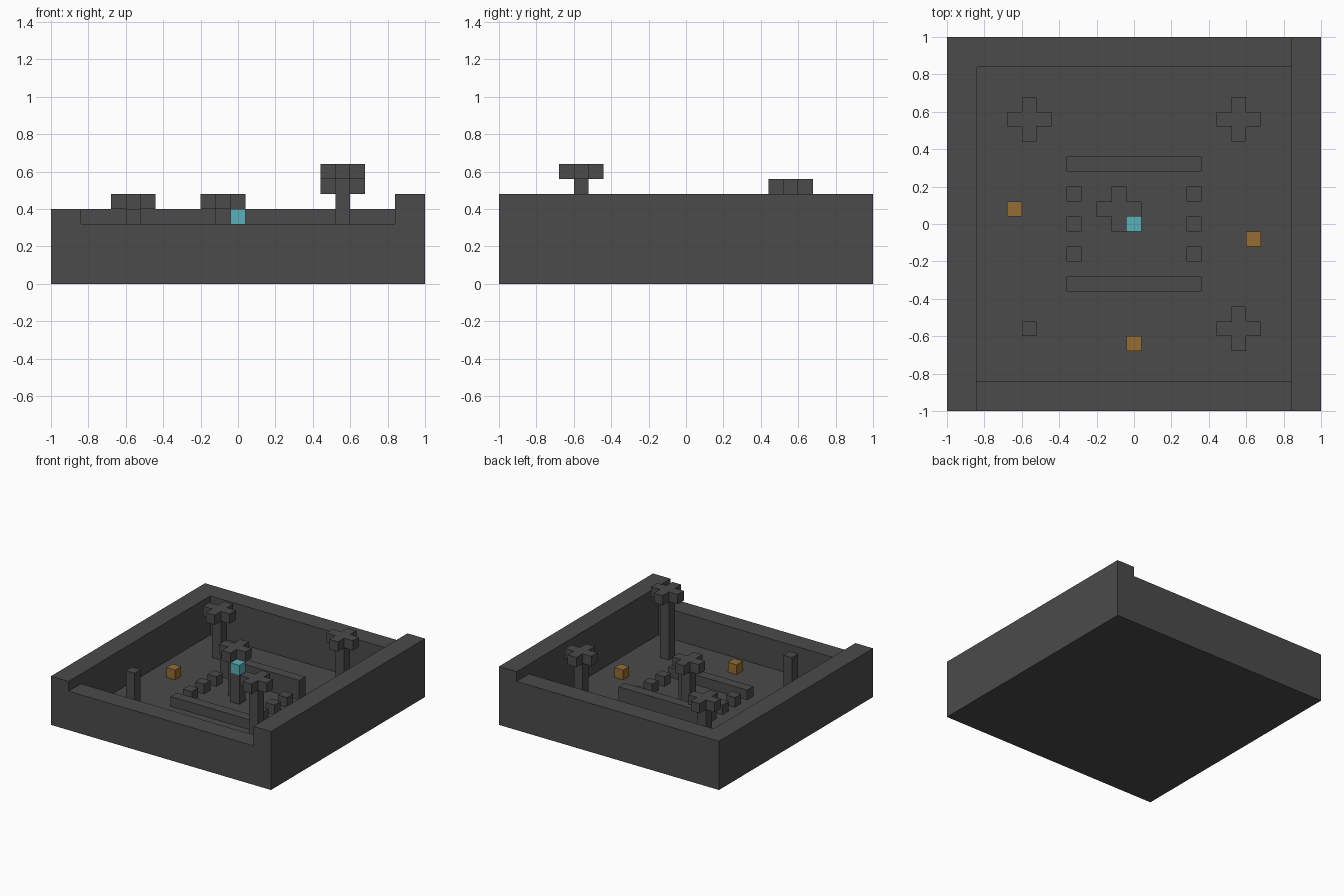
import bpy
import bmesh

old = bpy.data.objects.get("Cube")
if old:
    bpy.data.objects.remove(old, do_unlink=True)

U = 0.08          # edge of one block
FLOOR = U         # top of the courtyard floor


def material(name, rgb):
    m = bpy.data.materials.new(name)
    m.use_nodes = True
    m.diffuse_color = (*rgb, 1)
    m.node_tree.nodes["Principled BSDF"].inputs["Base Color"].default_value = (*rgb, 1)
    return m


grey = material("dark grey stone", (0.07, 0.07, 0.07))
teal = material("teal", (0.105, 0.43, 0.48))
orange = material("ochre orange", (0.30, 0.15, 0.033))


def finish(name, bm, mat):
    bmesh.ops.recalc_face_normals(bm, faces=bm.faces)
    me = bpy.data.meshes.new(name)
    bm.to_mesh(me)
    bm.free()
    me.materials.append(mat)
    ob = bpy.data.objects.new(name, me)
    bpy.context.collection.objects.link(ob)
    return ob


def prism(name, outline, z0, z1, mat):
    """Extrude a flat outline from z0 up to z1."""
    bm = bmesh.new()
    face = bm.faces.new([bm.verts.new((x, y, z0)) for x, y in outline])
    top = bmesh.ops.extrude_face_region(bm, geom=[face], use_keep_orig=True)
    moved = [g for g in top["geom"] if isinstance(g, bmesh.types.BMVert)]
    bmesh.ops.translate(bm, verts=moved, vec=(0, 0, z1 - z0))
    return finish(name, bm, mat)


def block(name, x, y, z0, z1, mat=grey, width=U):
    w, d = width / 2, U / 2
    return prism(name, [(x - w, y - d), (x + w, y - d), (x + w, y + d), (x - w, y + d)],
                 z0, z1, mat)


def tree(name, x, y, top):
    """Square trunk with a flat plus-shaped crown."""
    block(name + "_trunk", x, y, FLOOR, top - U)
    a, b = U / 2, U * 1.5
    arm = [(b, -a), (b, a), (a, a)]
    plus = []
    for _ in range(4):
        plus += [(x + px, y + py) for px, py in arm]
        arm = [(-py, px) for px, py in arm]
    prism(name + "_crown", plus, top - U, top, grey)


# Walled courtyard: one stepped shell with a sunken floor
edges = (-1, -0.84, 0.84, 1)
heights = {(1, 0): 0.32, (1, 1): FLOOR, (1, 2): 0.40}
for k in range(3):
    heights[0, k] = 0.40
    heights[2, k] = 0.48

bm = bmesh.new()


def quad(*points):
    bm.faces.new([bm.verts.new(p) for p in points])


for (i, j), h in heights.items():
    corners = [(edges[i], edges[j]), (edges[i + 1], edges[j]),
               (edges[i + 1], edges[j + 1]), (edges[i], edges[j + 1])]
    quad(*[(x, y, h) for x, y in corners])
    quad(*[(x, y, 0) for x, y in reversed(corners)])
    for k, (di, dj) in enumerate(((0, -1), (1, 0), (0, 1), (-1, 0))):
        low = heights.get((i + di, j + dj), 0)
        if low < h:
            p, q = corners[k], corners[(k + 1) % 4]
            quad((*p, low), (*q, low), (*q, h), (*p, h))
bmesh.ops.remove_doubles(bm, verts=bm.verts, dist=0.0001)
bmesh.ops.dissolve_limit(bm, angle_limit=0.01, verts=bm.verts, edges=bm.edges)
finish("courtyard_walls", bm, grey)

# Corner trees, centre tree and the bare post
tree("front_left_tree", 0.56, -0.56, 0.64)
tree("back_left_tree", 0.56, 0.56, 0.56)
tree("back_right_tree", -0.56, 0.56, 0.48)
tree("centre_tree", -U, U, 0.48)
block("bare_post", -0.56, -0.56, FLOOR, 0.40)

# Central pillar with its teal cap
block("pillar", 0, 0, FLOOR, 0.32)
block("pillar_cap", 0, 0, 0.32, 0.40, teal)

# Low bars and the small blocks between them
block("front_bar", 0, -0.32, FLOOR, 0.16, width=0.72)
block("back_bar", 0, 0.32, FLOOR, 0.24, width=0.72)
for side, x in (("left", 0.32), ("right", -0.32)):
    for n in range(3):
        block(f"{side}_small_block_{n + 1}", x, (n - 1) * 2 * U, FLOOR, 0.16)

# Orange cubes on the floor
for name, x, y in (("right", -0.64, U), ("left", 0.64, -U), ("front", 0, -0.64)):
    block(name + "_orange_cube", x, y, FLOOR, 0.16, orange)
